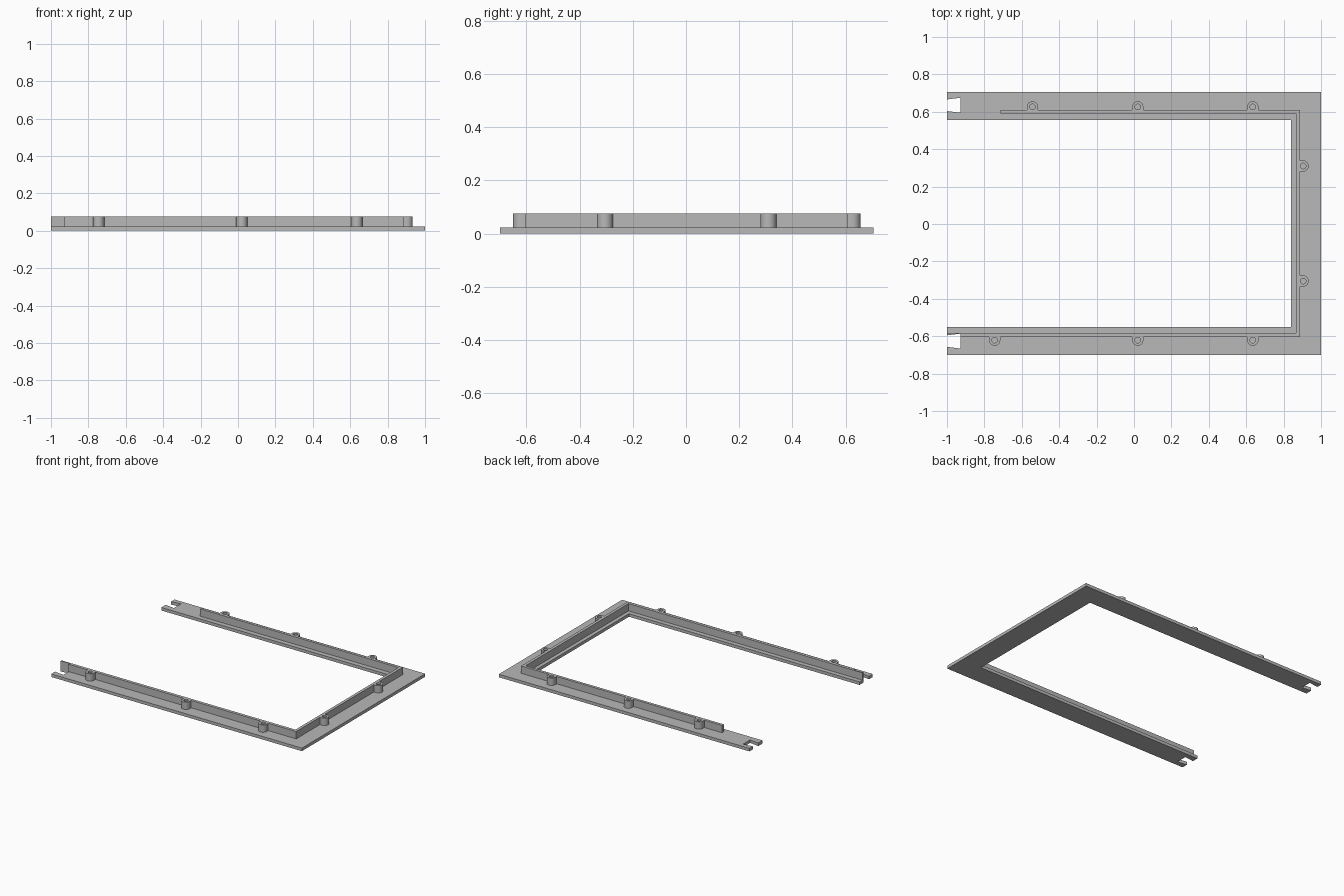
import bpy, bmesh, math
from mathutils import Matrix, Vector

cube = bpy.data.objects.get("Cube")
if cube:
    bpy.data.objects.remove(cube, do_unlink=True)

PLATE_TOP, WALL_TOP = 0.022, 0.075

# Single grey plastic material
grey = bpy.data.materials.new("grey_plastic")
grey.use_nodes = True
colour = (0.48, 0.48, 0.48, 1)
grey.diffuse_color = colour
grey.node_tree.nodes["Principled BSDF"].inputs["Base Color"].default_value = colour


def finish(name, bm):
    bmesh.ops.recalc_face_normals(bm, faces=bm.faces)
    mesh = bpy.data.meshes.new(name)
    bm.to_mesh(mesh)
    bm.free()
    mesh.materials.append(grey)
    obj = bpy.data.objects.new(name, mesh)
    bpy.context.collection.objects.link(obj)
    return obj


def extrude_outline(name, points, z0, z1):
    bm = bmesh.new()
    face = bm.faces.new([bm.verts.new((x, y, z0)) for x, y in points])
    ext = bmesh.ops.extrude_face_region(bm, geom=[face])
    top = [v for v in ext["geom"] if isinstance(v, bmesh.types.BMVert)]
    bmesh.ops.translate(bm, verts=top, vec=(0, 0, z1 - z0))
    return finish(name, bm)


def dovetail(centre):
    """Slot outline in an arm end, from its upper to its lower edge."""
    return [(-1, centre + 0.031), (-0.928, centre + 0.04),
            (-0.928, centre - 0.04), (-1, centre - 0.031)]


# Three-sided base plate with dovetail slots in both arm ends
back_slot, front_slot = dovetail(0.635), dovetail(-0.626)
plate = [(1, -0.7), (1, 0.705), (-1, 0.705)] + back_slot
plate += [(-1, 0.555), (0.84, 0.555), (0.84, -0.55), (-1, -0.55)]
plate += front_slot + [(-1, -0.7)]
extrude_outline("base_plate", plate, 0, PLATE_TOP)

# Raised rib along the opening, thinned where the front slot cuts it
rib = [(-0.715, 0.61), (0.888, 0.61), (0.888, -0.605), (-0.928, -0.605)]
rib += front_slot[1::-1]
rib += [(-1, -0.583), (0.867, -0.583), (0.867, 0.59), (-0.715, 0.59)]
extrude_outline("raised_rib", rib, PLATE_TOP, WALL_TOP)


def screw_boss(name, x, y, turn, radius=0.03, hole=0.015, reach=0.016, sides=32):
    """Hollow U-shaped post whose flat side meets the rib."""
    bm = bmesh.new()
    loops = []
    for z in (PLATE_TOP, WALL_TOP):
        outer, inner = [], []
        for i in range(sides):
            a = math.tau * i / sides
            c, s = math.cos(a), math.sin(a)
            inner.append(bm.verts.new((hole * c, hole * s, z)))
            k = radius if s >= 0 else radius / max(abs(c), abs(s))
            outer.append(bm.verts.new((k * c, max(k * s, -reach), z)))
        loops += [outer, inner]
    low_out, low_in, top_out, top_in = loops
    for a, b in ((low_out, top_out), (top_out, top_in), (top_in, low_in), (low_in, low_out)):
        for i in range(sides):
            j = (i + 1) % sides
            bm.faces.new((a[i], a[j], b[j], b[i]))
    bmesh.ops.remove_doubles(bm, verts=bm.verts, dist=0.0001)
    bm.transform(Matrix.Translation(Vector((x, y, 0))) @ Matrix.Rotation(turn, 4, "Z"))
    obj = finish(name, bm)
    bpy.ops.object.select_all(action="DESELECT")
    obj.select_set(True)
    bpy.context.view_layer.objects.active = obj
    bpy.ops.object.shade_smooth_by_angle(angle=math.radians(30))


# Screw bosses along the outside of the rib
for n, x in enumerate((-0.543, 0.02, 0.635), 1):
    screw_boss(f"back_screw_boss_{n}", x, 0.626, 0)
for n, x in enumerate((-0.745, 0.02, 0.635), 1):
    screw_boss(f"front_screw_boss_{n}", x, -0.621, math.pi)
for n, y in enumerate((-0.305, 0.31), 1):
    screw_boss(f"left_screw_boss_{n}", 0.904, y, -math.pi / 2)
